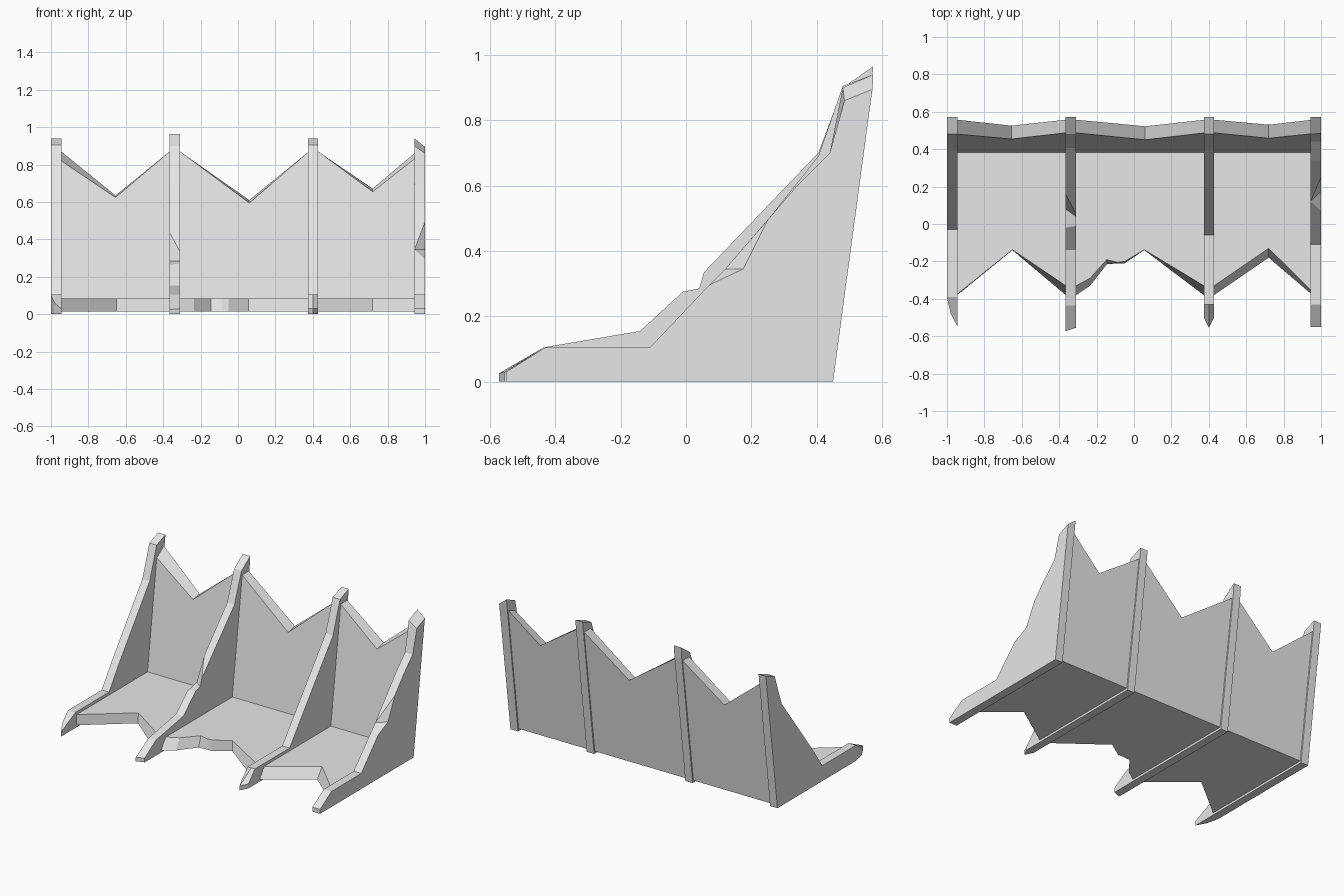
import bpy
import bmesh

default_cube = bpy.data.objects.get("Cube")
if default_cube:
    bpy.data.objects.remove(default_cube, do_unlink=True)

stone = bpy.data.materials.new("plain_grey")
stone.use_nodes = True
GREY = (0.8, 0.8, 0.8, 1.0)
stone.diffuse_color = GREY
stone.node_tree.nodes["Principled BSDF"].inputs["Base Color"].default_value = GREY


def loft(name, sections):
    """Join (x, [(y, z), ...]) cross-sections into one closed flat-shaded solid."""
    bm = bmesh.new()
    rings = [[bm.verts.new((x, y, z)) for y, z in outline] for x, outline in sections]
    bm.faces.new(rings[0])
    bm.faces.new(rings[-1])
    for near, far in zip(rings, rings[1:]):
        for i in range(len(near)):
            j = (i + 1) % len(near)
            bm.faces.new((near[i], near[j], far[j], far[i]))
    bmesh.ops.remove_doubles(bm, verts=bm.verts[:], dist=0.0005)
    bmesh.ops.recalc_face_normals(bm, faces=bm.faces[:])
    mesh = bpy.data.meshes.new(name)
    bm.to_mesh(mesh)
    bm.free()
    mesh.materials.append(stone)
    obj = bpy.data.objects.new(name, mesh)
    bpy.context.collection.objects.link(obj)
    return obj


def rib_outline(tip, slope, crest):
    """Side profile of a rib: toe, sloping front edge, crest, leaning back edge."""
    toe_y, toe_z = tip
    return [(toe_y, 0), (toe_y, toe_z)] + slope + crest + [(0.45, 0)]


# Crests shared by the ribs
crest = [(0.405, 0.69), (0.48, 0.905), (0.573, 0.94), (0.567, 0.89)]
tall_crest = [(0.405, 0.7), (0.48, 0.9), (0.573, 0.965), (0.567, 0.89)]

# Right end rib, its toe broken off on the outer side
slope = [(-0.39, 0.105), (-0.03, 0.105), (0.075, 0.255)]
loft("right_end_rib", [
    (-1.0, rib_outline((-0.395, 0.1), slope, crest)),
    (-0.98, rib_outline((-0.48, 0.06), slope, crest)),
    (-0.945, rib_outline((-0.545, 0.03), slope, crest)),
])

# Right middle rib with a chipped front edge
foot = [(-0.435, 0.105), (-0.14, 0.155)]
loft("right_middle_rib", [
    (-0.365, rib_outline((-0.573, 0.025), foot + [(-0.02, 0.265), (0.08, 0.285), (0.16, 0.435)], tall_crest)),
    (-0.31, rib_outline((-0.555, 0.03), foot + [(-0.01, 0.275), (0.04, 0.285), (0.055, 0.335)], tall_crest)),
])

# Left middle rib with a pointed toe
slope = [(-0.43, 0.105), (-0.06, 0.105)]
loft("left_middle_rib", [
    (x, rib_outline((toe, 0.03), slope, crest))
    for x, toe in ((0.373, -0.5), (0.4, -0.555), (0.428, -0.5))
])

# Left end rib, chipped on its outer side and on the crest
foot = [(-0.43, 0.105), (-0.11, 0.105)]
shoulder = [(0.34, 0.6), (0.44, 0.7)]
apex = (0.12, 0.345)
loft("left_end_rib", [
    (0.943, rib_outline((-0.55, 0.03), foot + [apex, apex, apex] + shoulder,
                        [(0.48, 0.9), (0.573, 0.94), (0.567, 0.89)])),
    (1.0, rib_outline((-0.55, 0.03), foot + [(0.07, 0.295), (0.175, 0.345), (0.25, 0.495)] + shoulder,
                      [(0.485, 0.86), (0.571, 0.895), (0.567, 0.87)])),
])

# Leaning wall and floor slab share these levels
BOTTOM, FLOOR_TOP, LEAN = 0.015, 0.085, 0.135


def wall_front(z):
    return 0.37 + LEAN * z


def wall_back(z):
    return 0.44 + LEAN * z


def wall_panel(name, stations):
    """Panel with a jagged top; each station is x, front top z, back top z."""
    loft(name, [(x, [(wall_front(BOTTOM), BOTTOM), (wall_front(front), front),
                     (wall_back(back), back), (wall_back(BOTTOM), BOTTOM)])
                for x, front, back in stations])


def floor_panel(name, stations):
    """Slab with a jagged front; each station is x, lower edge y, upper edge y."""
    loft(name, [(x, [(lower, BOTTOM), (upper, FLOOR_TOP),
                     (wall_front(FLOOR_TOP) + 0.02, FLOOR_TOP), (wall_back(BOTTOM) - 0.01, BOTTOM)])
                for x, lower, upper in stations])


# Broken wall panels between the ribs
wall_panel("right_wall", [(-0.945, 0.82, 0.87), (-0.655, 0.625, 0.635), (-0.365, 0.87, 0.87)])
wall_panel("middle_wall", [(-0.31, 0.87, 0.87), (0.06, 0.595, 0.61), (0.373, 0.865, 0.865)])
wall_panel("left_wall", [(0.428, 0.87, 0.87), (0.72, 0.655, 0.672), (0.943, 0.83, 0.86)])

# Broken floor panels between the ribs
floor_panel("right_floor", [(-0.945, -0.38, -0.375), (-0.65, -0.14, -0.138), (-0.365, -0.38, -0.33)])
floor_panel("middle_floor", [
    (-0.31, -0.38, -0.33), (-0.235, -0.33, -0.29), (-0.145, -0.215, -0.19),
    (-0.085, -0.21, -0.205), (-0.05, -0.21, -0.2), (0.055, -0.14, -0.138), (0.373, -0.38, -0.33),
])
floor_panel("left_floor", [(0.428, -0.38, -0.33), (0.72, -0.18, -0.13), (0.943, -0.37, -0.35)])
